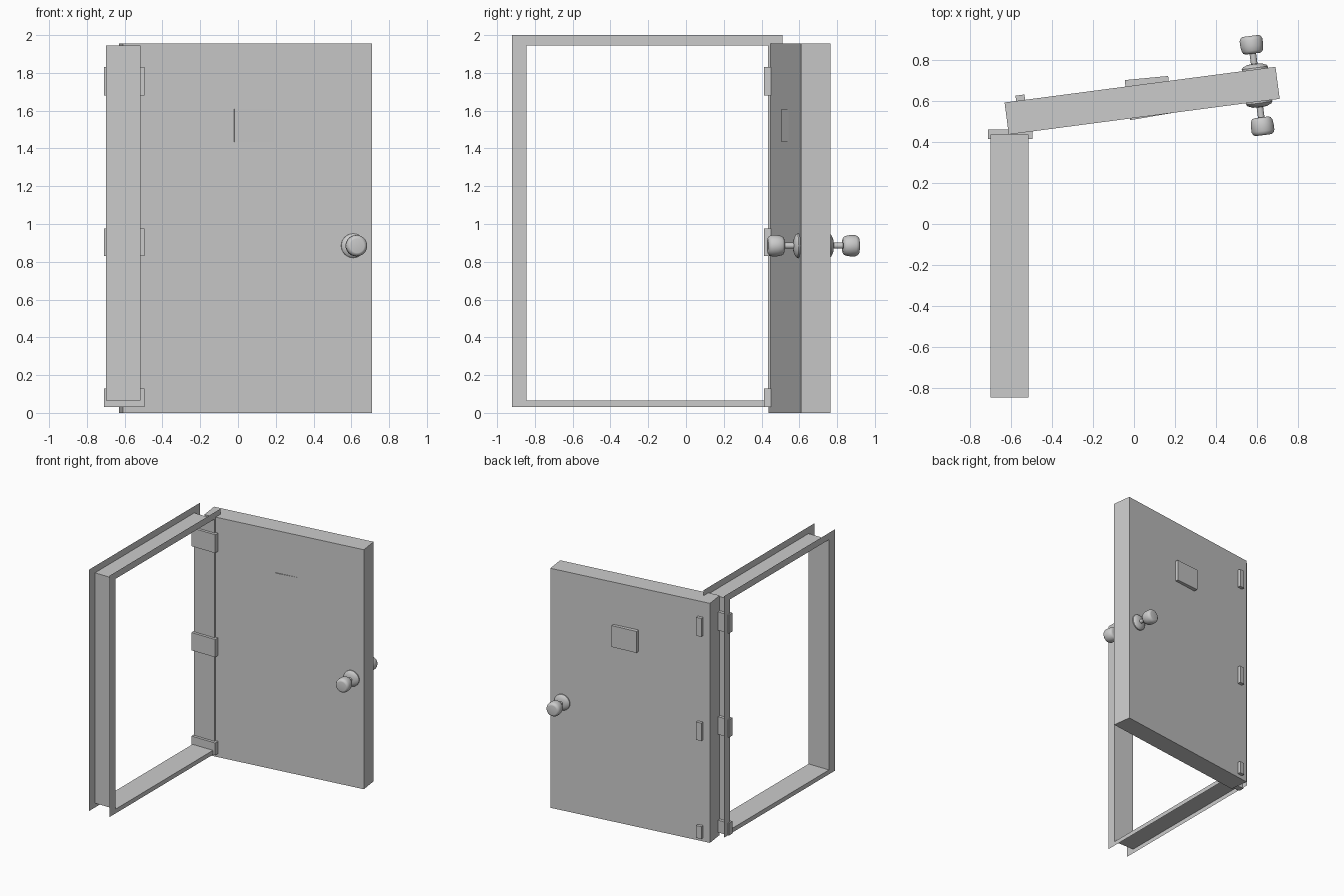
import bpy, bmesh, math
from mathutils import Matrix, Vector

if "Cube" in bpy.data.objects:
    bpy.data.objects.remove(bpy.data.objects["Cube"])

# Local door space: u along the leaf, v through its thickness, w up
ANGLE = math.radians(7.5)
DOOR = Matrix.Translation((-0.61, 0.436, 0)) @ Matrix.Rotation(ANGLE, 4, 'Z')
LENGTH, THICK, HEIGHT = 1.331, 0.157, 1.955


def add_object(name, bm, matrix=Matrix()):
    bm.normal_update()
    mesh = bpy.data.meshes.new(name)
    bm.to_mesh(mesh)
    bm.free()
    obj = bpy.data.objects.new(name, mesh)
    obj.matrix_world = matrix
    bpy.context.collection.objects.link(obj)
    return obj


def box(name, lo, hi, matrix=Matrix(), tilt=0):
    lo, hi = Vector(lo), Vector(hi)
    bm = bmesh.new()
    bmesh.ops.create_cube(bm, size=1)
    bmesh.ops.scale(bm, vec=hi - lo, verts=bm.verts)
    place = matrix @ Matrix.Translation((lo + hi) / 2) @ Matrix.Rotation(tilt, 4, 'Z')
    return add_object(name, bm, place)


def lathe(name, profile, matrix, steps=32):
    bm = bmesh.new()
    verts = [bm.verts.new((r, 0, h)) for r, h in profile]
    edges = [bm.edges.new(p) for p in zip(verts, verts[1:])]
    bmesh.ops.spin(bm, geom=verts + edges, cent=(0, 0, 0), axis=(0, 0, 1),
                   angle=math.tau, steps=steps)
    bmesh.ops.remove_doubles(bm, verts=bm.verts, dist=1e-5)
    bmesh.ops.recalc_face_normals(bm, faces=bm.faces)
    obj = add_object(name, bm, matrix)
    bpy.ops.object.select_all(action='DESELECT')
    obj.select_set(True)
    bpy.context.view_layer.objects.active = obj
    bpy.ops.object.shade_smooth_by_angle(angle=math.radians(35))
    return obj


# Door frame: thin sheet channel swept round the opening
inner = [(-0.845, 0.065), (0.435, 0.065), (0.435, 1.945), (-0.845, 1.945)]
outer = [(-0.92, 0.03), (0.51, 0.03), (0.51, 2.0), (-0.92, 2.0)]
bm = bmesh.new()
rings = [[bm.verts.new((x, y, z)) for y, z in ring]
         for x, ring in ((-0.70, outer), (-0.70, inner), (-0.515, inner), (-0.515, outer))]
for a, b in zip(rings, rings[1:]):
    for i in range(4):
        j = (i + 1) % 4
        bm.faces.new((a[i], b[i], b[j], a[j]))
add_object("door_frame", bm)

# Door leaf
box("door_leaf", (0, 0, 0), (LENGTH, THICK, HEIGHT), DOOR)

# Plaques on both faces, slightly tilted
box("front_plaque", (0.594, -0.004, 1.435), (0.81, 0.03, 1.61), DOOR, math.radians(2.1))
box("back_plaque", (0.594, 0.13, 1.435), (0.806, 0.185, 1.61), DOOR, math.radians(-2.1))

# Hinges: a wide plate on the frame and a small block on the door back
for i, (z0, z1) in enumerate(((0.03, 0.13), (0.83, 0.975), (1.68, 1.83))):
    box(f"hinge_plate_{i}", (-0.71, 0.413, z0), (-0.495, 0.46, z1))
    box(f"hinge_block_{i}", (0.057, 0.13, z0), (0.101, 0.183, z1), DOOR)

# Door knobs: rose, shaft and rounded grip turned as one profile
knob = [(0, 0), (0.064, 0), (0.064, 0.008), (0.058, 0.016), (0.036, 0.026), (0.016, 0.028),
        (0.016, 0.078), (0.036, 0.078), (0.046, 0.083), (0.052, 0.093), (0.056, 0.115),
        (0.056, 0.145), (0.051, 0.157), (0.042, 0.164), (0.038, 0.165), (0, 0.165)]
for name, v, turn in (("front_knob", 0, 90), ("back_knob", THICK, -90)):
    lathe(name, knob, DOOR @ Matrix.Translation((1.23, v, 0.885))
          @ Matrix.Rotation(math.radians(turn), 4, 'X'))
